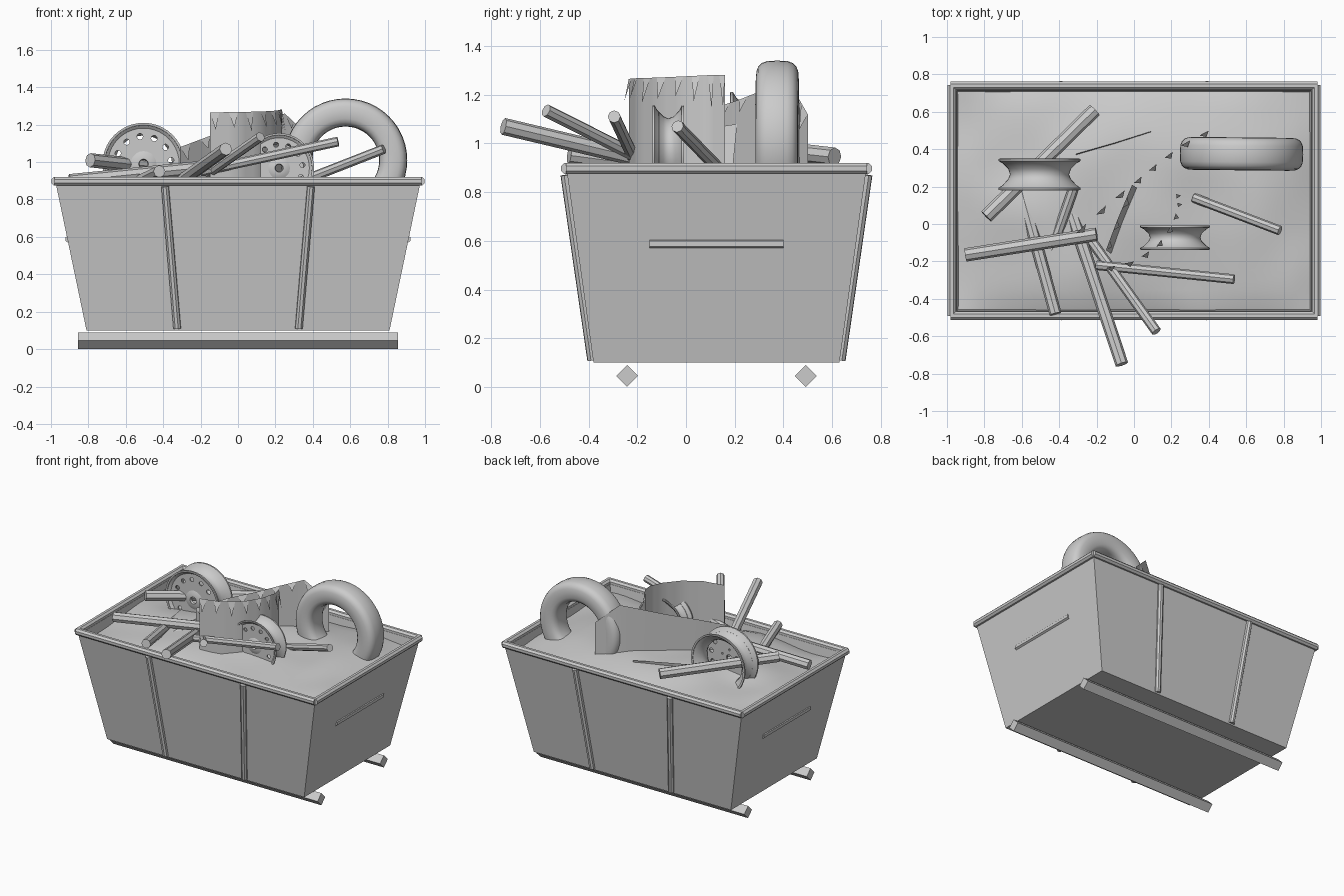
import bpy, bmesh, math, random
from mathutils import Vector, noise

if "Cube" in bpy.data.objects:
    bpy.data.objects.remove(bpy.data.objects["Cube"])

CY = 0.125          # middle of the skip in y
random.seed(4)


def finish(name, bm, smooth=None):
    me = bpy.data.meshes.new(name)
    bmesh.ops.recalc_face_normals(bm, faces=bm.faces)
    bm.to_mesh(me)
    bm.free()
    ob = bpy.data.objects.new(name, me)
    bpy.context.collection.objects.link(ob)
    if smooth:
        bpy.ops.object.select_all(action='DESELECT')
        ob.select_set(True)
        bpy.context.view_layer.objects.active = ob
        bpy.ops.object.shade_smooth_by_angle(angle=math.radians(smooth))
    return ob


def pole(name, a, b, r, sides=8, turn=0.0):
    """Straight prism between two points."""
    a, b = Vector(a), Vector(b)
    d = b - a
    bm = bmesh.new()
    bmesh.ops.create_cone(bm, cap_ends=True, segments=sides, radius1=r, radius2=r, depth=d.length)
    ob = finish(name, bm)
    q = d.to_track_quat('Z', 'Y')
    ob.rotation_mode = 'QUATERNION'
    from mathutils import Quaternion
    ob.rotation_quaternion = q @ Quaternion((0, 0, 1), turn)
    ob.location = (a + b) / 2
    return ob


def lathe(name, profile, center, segs=40, closed=False, thick=0):
    """Turn an (r, y) profile around the y axis."""
    bm = bmesh.new()
    rings = []
    for i in range(segs):
        t = 2 * math.pi * i / segs
        rings.append([bm.verts.new((r * math.cos(t), y, r * math.sin(t))) for r, y in profile])
    n = len(profile)
    for i in range(segs):
        p, q = rings[i], rings[(i + 1) % segs]
        for j in range(n if closed else n - 1):
            k = (j + 1) % n
            bm.faces.new((p[j], p[k], q[k], q[j]))
    ob = finish(name, bm, 50)
    ob.location = center
    if thick:
        m = ob.modifiers.new('thickness', 'SOLIDIFY')
        m.thickness = thick
    return ob


# Tapered skip body: outer wall, top lip, inner wall
def loop(bm, hx, hy, z, n=8):
    c = [(-1, -1), (1, -1), (1, 1), (-1, 1)]
    out = []
    for i in range(4):
        a, b = c[i], c[(i + 1) % 4]
        for k in range(n):
            t = k / n
            out.append(bm.verts.new(((a[0] + (b[0] - a[0]) * t) * hx,
                                     CY + (a[1] + (b[1] - a[1]) * t) * hy, z)))
    return out


bm = bmesh.new()
loops = [loop(bm, 0.81 + 0.165 * t, 0.505 + 0.11 * t, 0.10 + 0.79 * t)
         for t in (0, 0.12, 0.35, 0.6, 0.85, 1)]
loops += [loop(bm, 0.95, 0.59, 0.89), loop(bm, 0.93, 0.575, 0.78)]
for p, q in zip(loops, loops[1:]):
    for i in range(len(p)):
        k = (i + 1) % len(p)
        bm.faces.new((p[i], p[k], q[k], q[i]))
bm.faces.new(loops[0])
body = finish('skip_body', bm, 60)
for e in body.data.polygons:
    e.use_smooth = True

# Octagonal rim tubes
for s in (-1, 1):
    y = CY + s * 0.615
    pole('rim_long_bar', (-0.98, y, 0.897), (0.98, y, 0.897), 0.025, 8, math.pi / 8)
    pole('rim_side_bar', (s * 0.975, CY - 0.618, 0.897), (s * 0.975, CY + 0.618, 0.897), 0.025, 8, math.pi / 8)
    # Diamond skids, wall ribs and side ribs
    pole('skid', (-0.855, CY + s * 0.367, 0.045), (0.855, CY + s * 0.367, 0.045), 0.045, 4)
    pole('side_rib', (s * 0.902, -0.15, 0.588), (s * 0.902, 0.40, 0.588), 0.022, 6)
    for u in (-1, 1):
        pole('wall_rib', (u * 0.325, CY + s * 0.51, 0.11), (u * 0.39, CY + s * 0.62, 0.87), 0.021, 8)

# Heaped rubbish surface
bm = bmesh.new()
bmesh.ops.create_grid(bm, x_segments=32, y_segments=22, size=1)
for v in bm.verts:
    m = (1 - v.co.x ** 2) * (1 - v.co.y ** 2)
    v.co.x *= 0.945
    v.co.y = CY + v.co.y * 0.585
    v.co.z = 0.84 + 0.075 * m ** 0.7 + 0.03 * noise.noise(Vector((v.co.x * 3, v.co.y * 3, 0.4)))
finish('rubbish_heap', bm, 60)

# Tyre with a squarish rounded section
sec = []
for i in range(20):
    t = 2 * math.pi * i / 20
    c, s = math.cos(t), math.sin(t)
    sec.append((0.255 + 0.075 * math.copysign(abs(c) ** 0.7, c),
                0.088 * math.copysign(abs(s) ** 0.6, s)))
lathe('tyre', sec, (0.575, 0.375, 1.01), 48, closed=True).rotation_euler.z = -0.01

# Steel wheels: flanged barrel plus a pierced disc
BARREL = [(0.207, -0.085), (0.22, -0.083), (0.22, -0.072), (0.198, -0.058), (0.168, -0.025), (0.158, 0),
          (0.168, 0.03), (0.198, 0.06), (0.22, 0.072), (0.22, 0.083), (0.207, 0.085)]


def pierced_disc(name, k, center):
    cu = bpy.data.curves.new(name, 'CURVE')
    cu.dimensions = '2D'
    cu.fill_mode = 'BOTH'
    cu.extrude = 0.004

    def circle(x, y, r, n):
        sp = cu.splines.new('POLY')
        sp.points.add(n - 1)
        for i, p in enumerate(sp.points):
            t = 2 * math.pi * i / n
            p.co = ((x + r * math.cos(t)) * k, (y + r * math.sin(t)) * k, 0, 1)
        sp.use_cyclic_u = True
    circle(0, 0, 0.192, 40)
    circle(0, 0, 0.024, 16)
    for count, rad, r in ((12, 0.148, 0.016), (5, 0.06, 0.008)):
        for i in range(count):
            t = 2 * math.pi * (i + 0.25) / count
            circle(rad * math.cos(t), rad * math.sin(t), r, 12)
    ob = bpy.data.objects.new(name, cu)
    bpy.context.collection.objects.link(ob)
    ob.location = center
    ob.rotation_euler.x = math.pi / 2


for name, k, w, c in (('large_wheel', 1, 1, (-0.505, 0.265, 0.99)),
                      ('small_wheel', 0.85, 0.77, (0.22, -0.073, 0.968))):
    lathe(name + '_barrel', [(r * k, y * w) for r, y in BARREL], c, 40, thick=0.006)
    pierced_disc(name + '_disc', k, (c[0], c[1] - 0.055 * w, c[2]))
    lathe(name + '_hub', [(0.075 * k, 0), (0.05 * k, -0.012), (0.026 * k, -0.014), (0.022 * k, 0)],
          (c[0], c[1] - 0.056 * w, c[2]), 20)

# Loose octagonal poles
for a, b, r in (((-0.79, 0.04, 1.01), (-0.21, 0.61, 0.945), 0.038),
                ((-0.90, -0.165, 0.90), (-0.20, -0.055, 0.97), 0.036),
                ((-0.61, 0.21, 0.86), (-0.42, -0.48, 0.95), 0.033),
                ((-0.33, 0.05, 0.88), (-0.065, -0.75, 1.07), 0.035),
                ((-0.30, 0.01, 0.84), (0.12, -0.575, 1.135), 0.027),
                ((-0.20, -0.22, 0.95), (0.535, -0.295, 1.11), 0.026),
                ((0.32, 0.14, 0.89), (0.78, -0.035, 1.07), 0.026),
                ((-0.32, 0.20, 0.95), (-0.45, -0.17, 0.87), 0.028)):
    pole('loose_pole', a, b, r)


# Torn curved sheets with folded sawtooth flaps along the top
def torn_sheet(name, pts, base, lean, flap, side):
    """pts: (x, y, top z) along the sheet; lean shifts the top in x, y."""
    bm = bmesh.new()
    path = []
    for i in range(len(pts) - 1):
        for k in range(3):
            path.append(Vector(pts[i]).lerp(Vector(pts[i + 1]), k / 3))
    path.append(Vector(pts[-1]))
    top = [bm.verts.new((p.x + lean[0], p.y + lean[1], p.z)) for p in path]
    low = [bm.verts.new((p.x, p.y, base)) for p in path]
    for i in range(len(path) - 1):
        bm.faces.new((low[i], low[i + 1], top[i + 1], top[i]))
        if flap and i % 2 == 0:
            d = path[i + 1] - path[i]
            out = Vector((d.y, -d.x, 0)).normalized() * 0.025 * side
            mid = (top[i].co + top[i + 1].co) / 2
            tip = bm.verts.new(mid + out - Vector((0, 0, flap * random.uniform(0.7, 1.3))))
            bm.faces.new((bm.verts.new(top[i].co), bm.verts.new(top[i + 1].co), tip))
    finish(name, bm, 30)


torn_sheet('torn_sheet_front', [(-0.15, -0.235, 1.265), (0.0, -0.20, 1.268), (0.12, -0.12, 1.27),
                                (0.20, -0.01, 1.275), (0.235, 0.09, 1.28), (0.225, 0.16, 1.28)],
           0.88, (0, 0), 0.11, 1)
torn_sheet('torn_sheet_back', [(-0.31, -0.05, 1.08), (-0.15, 0.10, 1.14), (0.0, 0.22, 1.18),
                               (0.12, 0.32, 1.22), (0.25, 0.42, 1.26), (0.40, 0.50, 1.12)],
           0.88, (0, 0), 0.07, 1)
torn_sheet('torn_sheet_middle', [(-0.12, -0.16, 1.0), (-0.06, 0.0, 1.05), (0.02, 0.19, 1.08)],
           0.88, (-0.03, 0.02), 0.05, 1)
torn_sheet('torn_sheet_low', [(-0.31, 0.36, 0.95), (-0.1, 0.42, 0.935), (0.09, 0.48, 0.92)],
           0.86, (0, 0.015), 0, 1)
